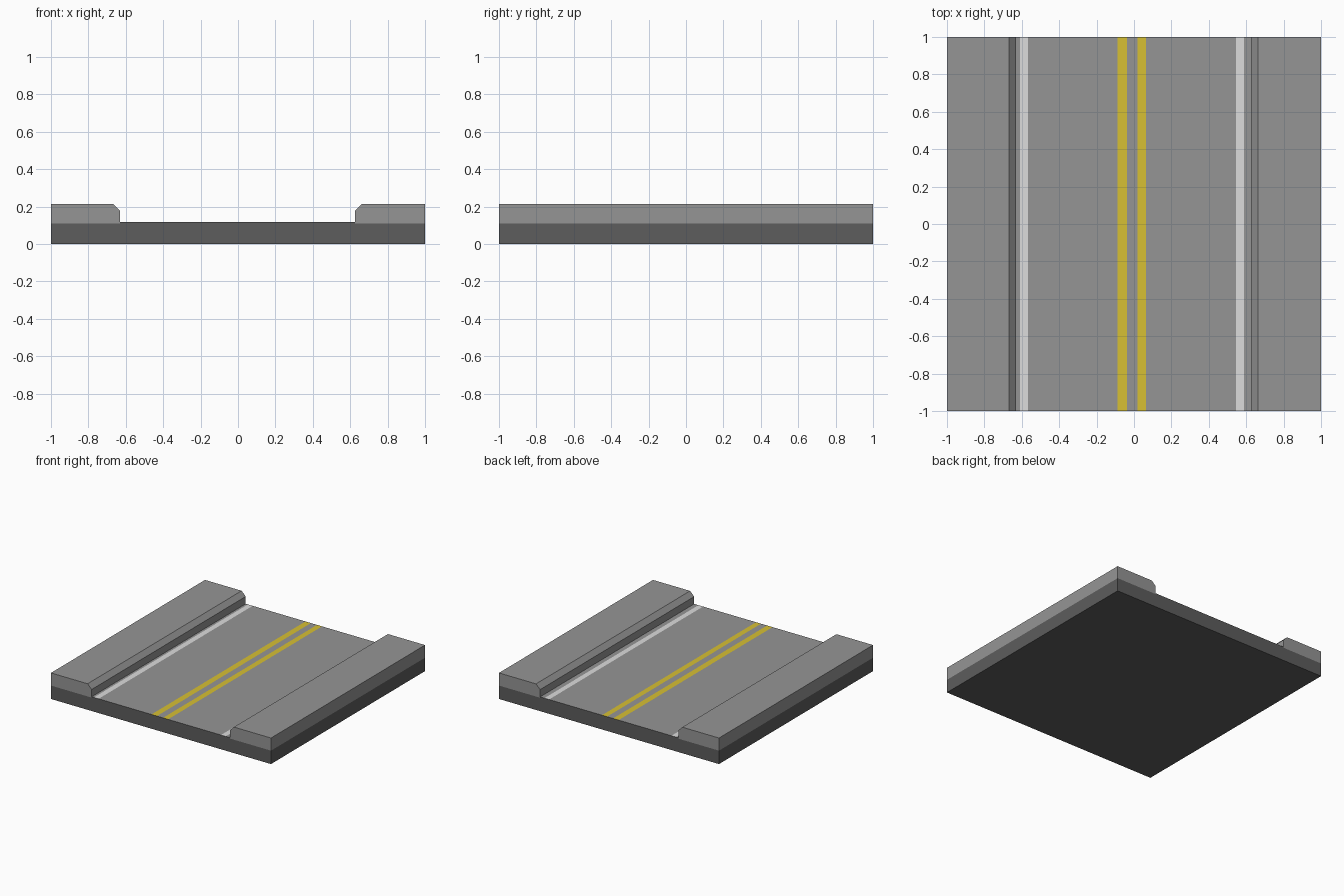
import bpy
import bmesh

if "Cube" in bpy.data.objects:
    bpy.data.objects.remove(bpy.data.objects["Cube"])


def material(name, rgb):
    m = bpy.data.materials.new(name)
    m.diffuse_color = (*rgb, 1)
    m.use_nodes = True
    m.node_tree.nodes["Principled BSDF"].inputs["Base Color"].default_value = m.diffuse_color
    return m


concrete = material("light_grey_concrete", (0.30, 0.30, 0.30))
asphalt = material("dark_grey_base", (0.11, 0.11, 0.11))
white = material("white_paint", (0.72, 0.72, 0.72))
yellow = material("yellow_paint", (0.68, 0.53, 0.034))


def extrude_profile(name, profile, mats, rule=None):
    """Extrude an XZ profile along y from -1 to 1; rule picks material per face."""
    bm = bmesh.new()
    front = [bm.verts.new((x, -1, z)) for x, z in profile]
    back = [bm.verts.new((x, 1, z)) for x, z in profile]
    bm.faces.new(front)
    bm.faces.new(back[::-1])
    n = len(profile)
    for i in range(n):
        j = (i + 1) % n
        bm.faces.new((front[i], back[i], back[j], front[j]))
    bmesh.ops.recalc_face_normals(bm, faces=bm.faces)
    bm.normal_update()
    if rule:
        for f in bm.faces:
            f.material_index = rule(f)
    mesh = bpy.data.meshes.new(name)
    bm.to_mesh(mesh)
    bm.free()
    for m in mats:
        mesh.materials.append(m)
    ob = bpy.data.objects.new(name, mesh)
    bpy.context.collection.objects.link(ob)
    return ob


BASE, ROAD, WALK, BEVEL = 0.11, 0.117, 0.214, 0.177
CURB_L, CURB_R = -0.63, 0.626

# Painted lines: x start, x end, material slot
lines = [(-0.61, -0.567, 2), (-0.087, -0.037, 3),
         (0.018, 0.064, 3), (0.545, 0.587, 2)]


def road_rule(face):
    # Top faces are grey or painted; sides and underside are dark
    if face.normal.z < 0.5:
        return 0
    x = face.calc_center_median().x
    return next((slot for a, b, slot in lines if a < x < b), 1)


# Road bed with the painted lines cut into its top
top_points = [(x, ROAD) for a, b, _ in lines for x in (a, b)]
road_profile = ([(-1, 0), (-1, BASE), (CURB_L, BASE), (CURB_L, ROAD)]
                + top_points
                + [(CURB_R, ROAD), (CURB_R, BASE), (1, BASE), (1, 0)])
extrude_profile("road_bed", road_profile,
                [asphalt, concrete, white, yellow], road_rule)

# Raised pavements with bevelled curbs
for name, outer, curb, step in (("left_pavement", -1, CURB_L, -0.037),
                                ("right_pavement", 1, CURB_R, 0.037)):
    extrude_profile(name, [(outer, BASE), (outer, WALK), (curb + step, WALK),
                           (curb, BEVEL), (curb, BASE)], [concrete])
